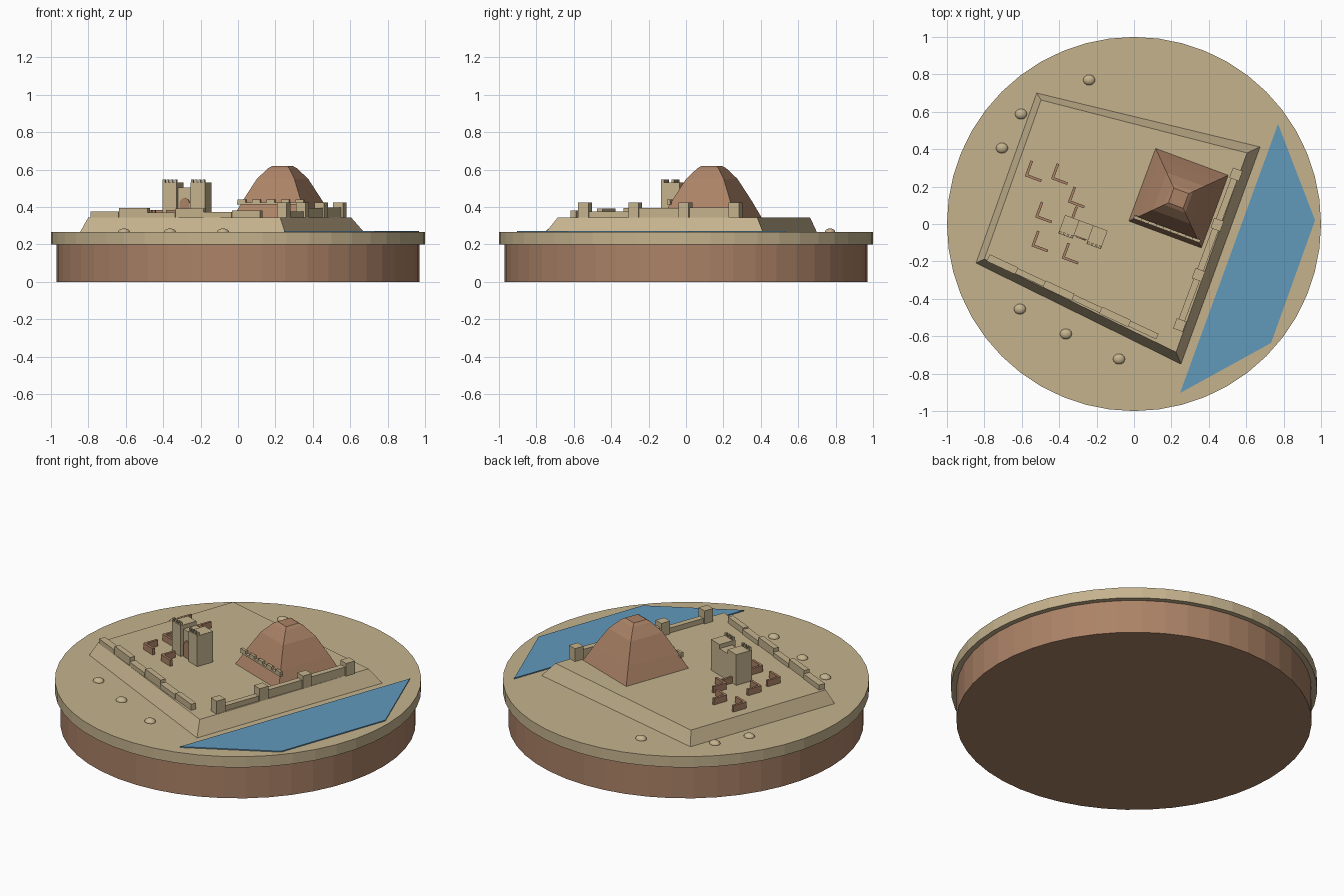
import bpy, bmesh, math
from mathutils import Matrix, Vector

cube = bpy.data.objects.get("Cube")
if cube:
    bpy.data.objects.remove(cube, do_unlink=True)


def material(name, rgb):
    m = bpy.data.materials.new(name)
    m.use_nodes = True
    m.diffuse_color = (*rgb, 1)
    m.node_tree.nodes["Principled BSDF"].inputs["Base Color"].default_value = (*rgb, 1)
    return m


SAND = material("sand", (0.56, 0.45, 0.27))
CLAY = material("clay brown", (0.41, 0.225, 0.135))
WATER = material("water blue", (0.12, 0.32, 0.50))

GROUND, TOP = 0.265, 0.345      # plain level and plateau level
TILT = math.radians(-20.3)      # shared heading of the buildings


def finish(name, bm, mat):
    bmesh.ops.recalc_face_normals(bm, faces=bm.faces)
    me = bpy.data.meshes.new(name)
    bm.to_mesh(me)
    bm.free()
    me.materials.append(mat)
    ob = bpy.data.objects.new(name, me)
    bpy.context.collection.objects.link(ob)
    return ob


def loft(name, rings, mat):
    """Skin a stack of equal-length rings and cap both ends."""
    bm = bmesh.new()
    loops = [[bm.verts.new(p) for p in ring] for ring in rings]
    n = len(loops[0])
    for a, b in zip(loops, loops[1:]):
        for i in range(n):
            j = (i + 1) % n
            bm.faces.new((a[i], a[j], b[j], b[i]))
    bm.faces.new(loops[0])
    bm.faces.new(loops[-1])
    return finish(name, bm, mat)


def prism(name, outline, z0, z1, mat):
    return loft(name, [[(x, y, z) for x, y in outline] for z in (z0, z1)], mat)


def disc(name, r, z0, z1, mat, n=48):
    ring = [(r * math.cos(math.tau * i / n), r * math.sin(math.tau * i / n)) for i in range(n)]
    return prism(name, ring, z0, z1, mat)


def add_box(bm, centre, size, z0, z1, angle):
    m = (Matrix.Translation((centre[0], centre[1], (z0 + z1) / 2))
         @ Matrix.Rotation(angle, 4, 'Z')
         @ Matrix.Diagonal((size[0], size[1], z1 - z0, 1)))
    bmesh.ops.create_cube(bm, size=1, matrix=m)


def placed(origin, x, y, angle=TILT):
    """Point given in the rotated frame of a building."""
    return Vector(origin) + Matrix.Rotation(angle, 2) @ Vector((x, y))


# Round plinth and the plain on top of it
disc("plinth", 0.97, 0, 0.2, CLAY)
disc("plain", 1.0, 0.2, GROUND, SAND)

# Sloped plateau
foot = [(-0.52, 0.70), (0.674, 0.412), (0.251, -0.749), (-0.845, -0.209)]
crest = [(-0.497, 0.663), (0.604, 0.38), (0.225, -0.685), (-0.80, -0.187)]
loft("plateau", [[(x, y, GROUND) for x, y in foot], [(x, y, TOP) for x, y in crest]], SAND)

# River sheet
prism("river", [(0.77, 0.535), (0.968, 0.02), (0.733, -0.636), (0.246, -0.904)],
      GROUND, GROUND + 0.006, WATER)

# Domed four-sided mound
dome = (0.238, 0.138)
profile = [(0.207, TOP), (0.165, 0.435), (0.107, 0.55), (0.06, 0.607), (0.042, 0.62)]
corners = [(-1, -1), (1, -1), (1, 1), (-1, 1)]
loft("domed_mound", [[(*placed(dome, r * i, r * j), z) for i, j in corners]
                     for r, z in profile], CLAY)

# Ledge and battlements across the mound's front
bm = bmesh.new()
add_box(bm, placed(dome, 0, -0.175), (0.38, 0.02), 0.412, 0.423, TILT)
for i in range(5):
    add_box(bm, placed(dome, (i - 2) * 0.083, -0.177), (0.045, 0.016), 0.423, 0.44, TILT)
finish("mound_battlement", bm, SAND)

# Broken south wall with uneven segments
start, end = Vector((-0.78, -0.18)), Vector((0.125, -0.602))
run = end - start
angle = math.atan2(run.y, run.x)
bm = bmesh.new()
heights = [0.375, 0.395, 0.37, 0.393, 0.373, 0.382]
for i, h in enumerate(heights):
    add_box(bm, start + run * (i + 0.5) / 6, (run.length / 6, 0.04 - 0.008 * (i % 2)), TOP, h, angle)
finish("south_wall", bm, SAND)

# East wall with four square towers
start, end = Vector((0.245, -0.54)), Vector((0.545, 0.265))
run = end - start
angle = math.atan2(run.y, run.x)
bm = bmesh.new()
for i, h in enumerate([0.375, 0.395, 0.398]):
    add_box(bm, start + run * (i + 0.5) / 3, (run.length / 3, 0.035), TOP, h, angle)
finish("east_wall", bm, SAND)
bm = bmesh.new()
for i in range(4):
    add_box(bm, start + run * i / 3, (0.058, 0.055), TOP, 0.423, angle)
finish("east_wall_towers", bm, SAND)

# Gatehouse: two towers with merlons and a lower middle
gate = (-0.273, -0.043)
bm = bmesh.new()
for side in (-1, 1):
    add_box(bm, placed(gate, side * 0.08, 0), (0.082, 0.105), TOP, 0.53, TILT)
    for i in range(4):
        add_box(bm, placed(gate, side * 0.08 + (i - 1.5) * 0.022, -0.044),
                (0.012, 0.015), 0.53, 0.547, TILT)
finish("gate_towers", bm, SAND)
bm = bmesh.new()
add_box(bm, placed(gate, 0, 0.01), (0.08, 0.085), TOP, 0.505, TILT)
finish("gate_middle", bm, SAND)

# Arched doorway plate
arch = [(-0.028, TOP), (0.028, TOP)]
arch += [(0.028 * math.cos(math.pi * i / 8), 0.42 + 0.028 * math.sin(math.pi * i / 8)) for i in range(9)]
loft("gate_doorway", [[(*placed(gate, x, y), z) for x, z in arch] for y in (-0.039, -0.032)], CLAY)

# L-shaped house ruins
bm = bmesh.new()
houses = [(-0.575, 0.26), (-0.435, 0.245), (-0.345, 0.12), (-0.52, 0.04),
          (-0.335, 0.015), (-0.54, -0.115), (-0.378, -0.18)]
for h in houses:
    add_box(bm, placed(h, 0.04, 0), (0.09, 0.014), TOP, 0.383, TILT)
    add_box(bm, placed(h, 0, 0.04), (0.014, 0.085), TOP, 0.383, TILT)
finish("house_ruins", bm, CLAY)

# Low boulders around the plateau
bm = bmesh.new()
for x, y in [(-0.24, 0.77), (-0.604, 0.588), (-0.706, 0.406),
             (-0.61, -0.455), (-0.364, -0.588), (-0.08, -0.722)]:
    m = Matrix.Translation((x, y, GROUND)) @ Matrix.Diagonal((0.032, 0.028, 0.02, 1))
    bmesh.ops.create_uvsphere(bm, u_segments=16, v_segments=10, radius=1, matrix=m)
boulders = finish("boulders", bm, SAND)
for p in boulders.data.polygons:
    p.use_smooth = True
